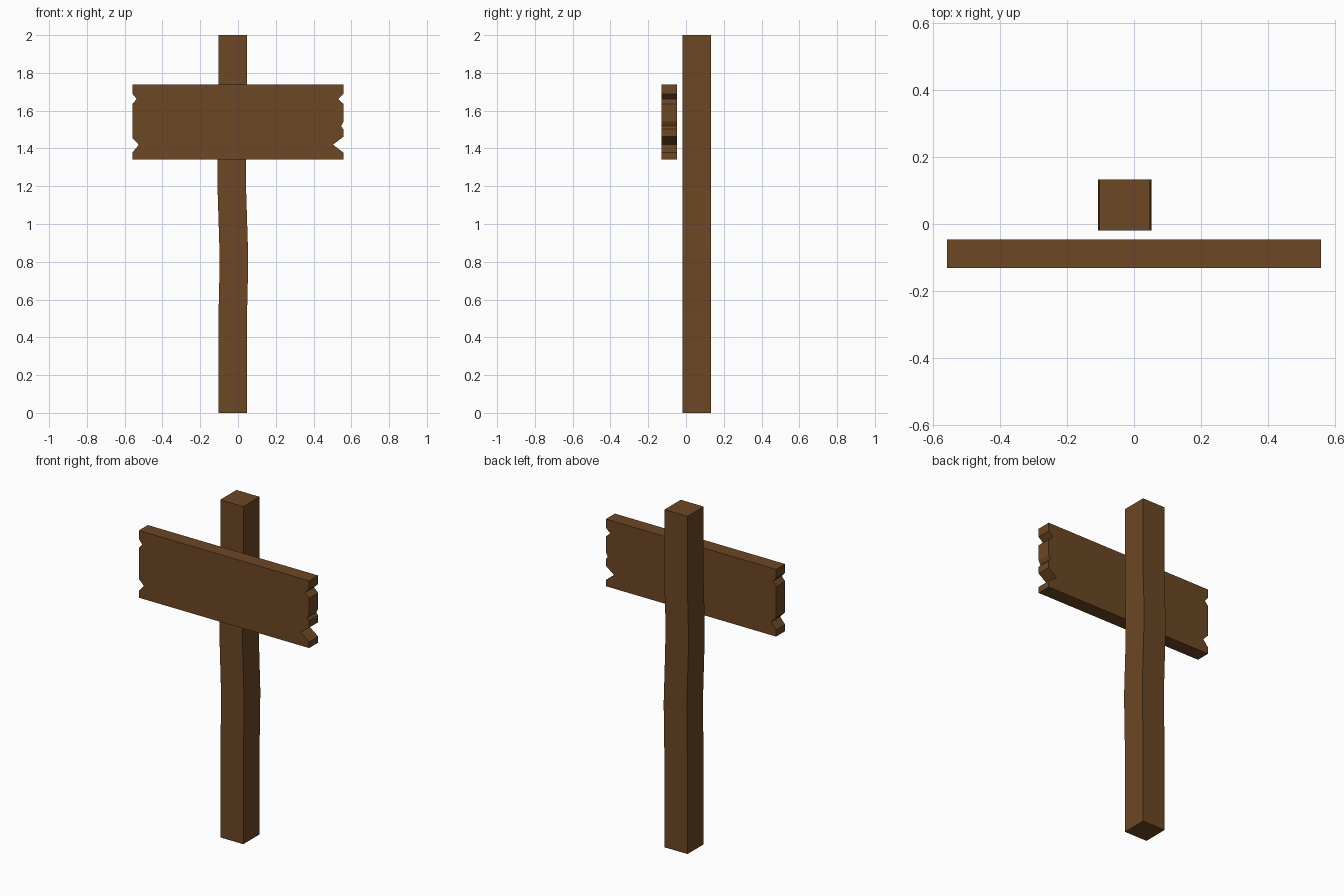
import bpy, bmesh

if "Cube" in bpy.data.objects:
    bpy.data.objects.remove(bpy.data.objects["Cube"])

wood = bpy.data.materials.new("brown wood")
wood.diffuse_color = (0.15, 0.063, 0.018, 1)
wood.use_nodes = True
wood.node_tree.nodes["Principled BSDF"].inputs["Base Color"].default_value = wood.diffuse_color


def extrude_profile(name, points, y0, y1):
    """Solid from an x-z outline (counter-clockwise from the front), y0 to y1."""
    bm = bmesh.new()
    face = bm.faces.new([bm.verts.new((x, y0, z)) for x, z in points])
    moved = bmesh.ops.extrude_face_region(bm, geom=[face])["geom"]
    bmesh.ops.translate(bm, vec=(0, y1 - y0, 0),
                        verts=[v for v in moved if isinstance(v, bmesh.types.BMVert)])
    bmesh.ops.recalc_face_normals(bm, faces=bm.faces)
    mesh = bpy.data.meshes.new(name)
    bm.to_mesh(mesh)
    bm.free()
    mesh.materials.append(wood)
    obj = bpy.data.objects.new(name, mesh)
    bpy.context.collection.objects.link(obj)
    return obj


# Slightly crooked square post: (height, left edge, right edge)
rings = [(0, -0.103, 0.048), (0.53, -0.103, 0.048), (0.70, -0.099, 0.052),
         (0.86, -0.098, 0.053), (1.18, -0.108, 0.043), (1.36, -0.108, 0.042),
         (1.55, -0.103, 0.048), (2.0, -0.103, 0.048)]
right = [(r, z) for z, l, r in rings]
left = [(l, z) for z, l, r in reversed(rings)]
extrude_profile("post", right + left, -0.019, 0.133)

# Sign board: notches as (bottom z, tip z, top z, depth)
HALF, BOTTOM, TOP = 0.558, 1.341, 1.739


def notched_edge(side, notches):
    pts = [(side * HALF, BOTTOM)]
    for low, tip, high, depth in notches:
        pts += [(side * HALF, low), (side * (HALF - depth), tip), (side * HALF, high)]
    return pts + [(side * HALF, TOP)]


right = notched_edge(1, [(1.378, 1.42, 1.462, 0.055), (1.502, 1.518, 1.542, 0.012),
                         (1.636, 1.662, 1.688, 0.028)])
left = notched_edge(-1, [(1.380, 1.419, 1.453, 0.033), (1.636, 1.662, 1.688, 0.022)])
extrude_profile("sign_board", right + left[::-1], -0.131, -0.047)
